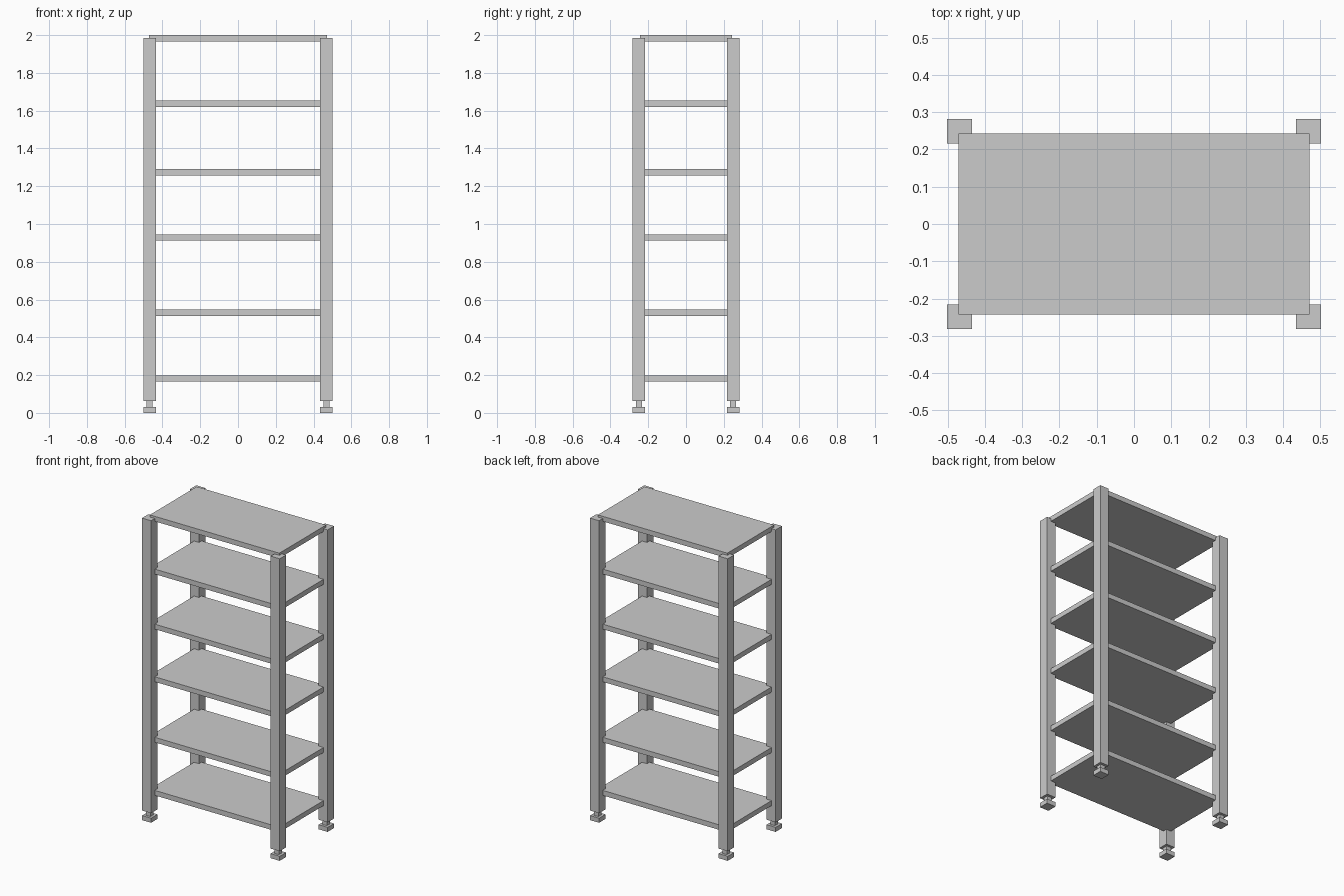
import bpy

if "Cube" in bpy.data.objects:
    bpy.data.objects.remove(bpy.data.objects["Cube"])


def box(name, x, y, z0, z1, hx, hy):
    """Box centred on x, y with half sizes hx, hy, from z0 to z1."""
    bpy.ops.mesh.primitive_cube_add(size=2, location=(x, y, (z0 + z1) / 2))
    ob = bpy.context.object
    ob.name = name
    ob.scale = (hx, hy, (z1 - z0) / 2)
    bpy.ops.object.transform_apply(location=False, rotation=False, scale=True)
    return ob


# Shelf boards, corners let into the posts
for i, top in enumerate((0.198, 0.547, 0.945, 1.291, 1.653, 2.0)):
    box(f"shelf_{i + 1}", 0, 0, top - 0.033, top, 0.471, 0.243)

# Corner posts with levelling feet
for side, sx in (("left", -1), ("right", 1)):
    for end, sy in (("front", -1), ("back", 1)):
        x, y = sx * 0.468, sy * 0.249
        tag = f"{end}_{side}"
        box(f"post_{tag}", x, y, 0.063, 1.986, 0.033, 0.033)
        box(f"foot_stem_{tag}", x, y, 0.03, 0.063, 0.0165, 0.0165)
        box(f"foot_pad_{tag}", x, y, 0, 0.03, 0.033, 0.033)
